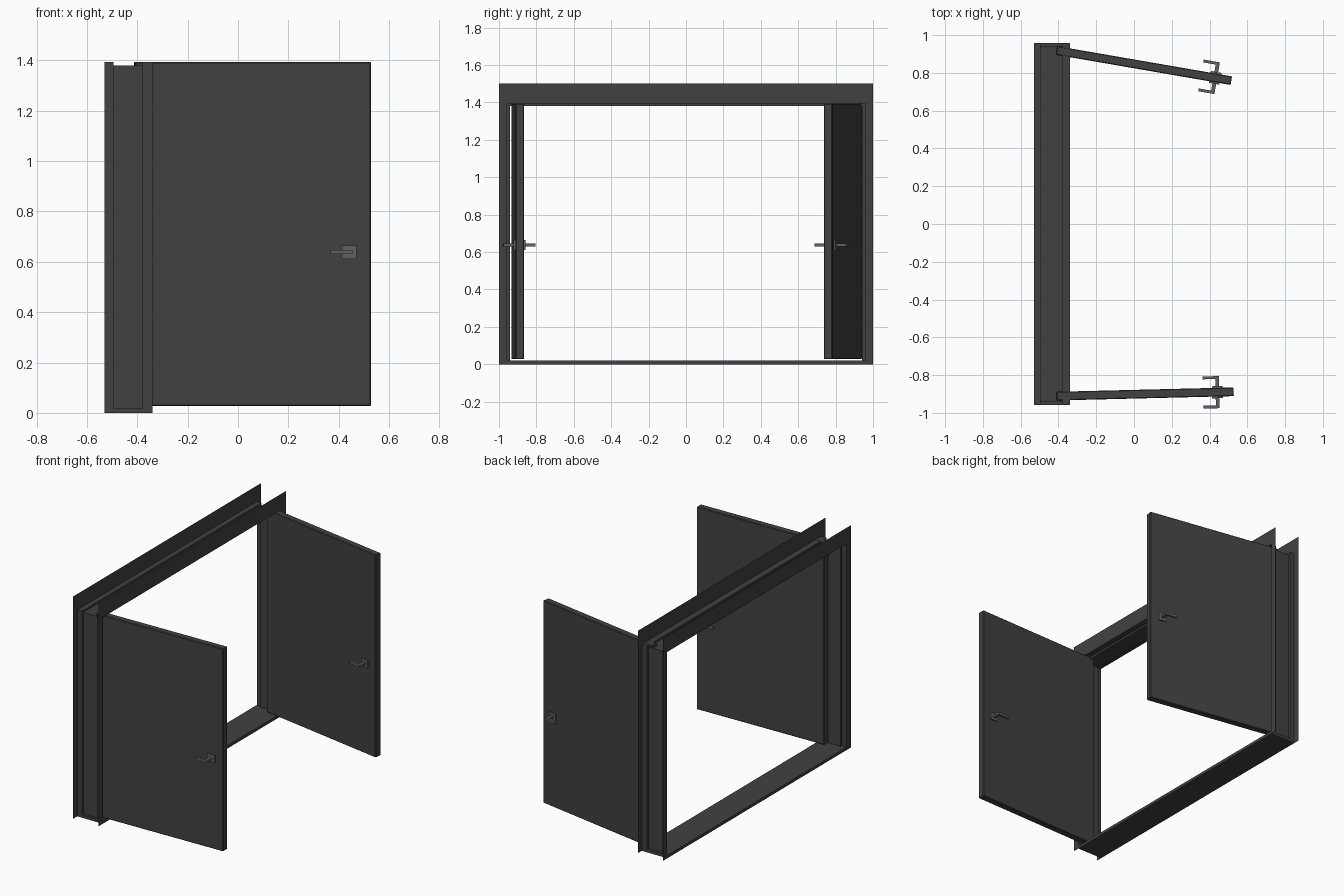
import bpy, bmesh, math
from mathutils import Matrix, Vector

if "Cube" in bpy.data.objects:
    bpy.data.objects.remove(bpy.data.objects["Cube"])


def material(name, rgb):
    m = bpy.data.materials.new(name)
    m.diffuse_color = (*rgb, 1)
    m.use_nodes = True
    m.node_tree.nodes["Principled BSDF"].inputs["Base Color"].default_value = m.diffuse_color
    return m


DARK = material("dark_grey_paint", (0.053, 0.053, 0.053))
METAL = material("handle_grey_metal", (0.12, 0.12, 0.12))


def finish(bm, name, mat):
    mesh = bpy.data.meshes.new(name)
    bm.to_mesh(mesh)
    bm.free()
    mesh.materials.append(mat)
    ob = bpy.data.objects.new(name, mesh)
    bpy.context.collection.objects.link(ob)
    return ob


def add_box(bm, lo, hi):
    lo, hi = Vector(lo), Vector(hi)
    size = hi - lo
    mat = Matrix.Translation((lo + hi) / 2) @ Matrix.Diagonal((*size, 1))
    bmesh.ops.create_cube(bm, size=1, matrix=mat)


# Folded sheet door frame: profile (x, half width, height) run up, across, down
profile = [(-.53, 1, 1.5), (-.53, .957, 1.393), (-.495, .957, 1.393),
           (-.495, .942, 1.38), (-.38, .942, 1.38), (-.38, .957, 1.393),
           (-.34, .957, 1.393), (-.34, 1, 1.5)]
bm = bmesh.new()
rows = [[bm.verts.new(p) for p in ((x, -y, 0), (x, -y, z), (x, y, z), (x, y, 0))]
        for x, y, z in profile]
for a, b in zip(rows, rows[1:]):
    for i in range(3):
        bm.faces.new((a[i], a[i + 1], b[i + 1], b[i]))
finish(bm, "door_frame", DARK)

# Sill
bm = bmesh.new()
add_box(bm, (-.53, -.957, 0), (-.34, .957, .02))
finish(bm, "sill", DARK)


# Open door leaves with lever handles on both faces
def door(name, side, degrees):
    place = (Matrix.Translation((-.36, side * .91, 0))
             @ Matrix.Rotation(math.radians(-side * degrees), 4, 'Z'))
    bm = bmesh.new()
    add_box(bm, (-.05, -.023, .027), (.888, .023, 1.394))
    bmesh.ops.bevel(bm, geom=bm.edges[:], offset=.004, segments=1, affect='EDGES')
    finish(bm, name + "_leaf", DARK).matrix_world = place

    bm = bmesh.new()
    for s in (-1, 1):
        for x0, x1, y0, y1, h in ((.773, .83, .022, .032, .026),   # rose plate
                                  (.792, .812, .03, .085, .008),   # stem
                                  (.725, .812, .07, .085, .008)):  # lever
            ya, yb = sorted((s * y0, s * y1))
            add_box(bm, (x0, ya, .638 - h), (x1, yb, .638 + h))
    finish(bm, name + "_handles", METAL).matrix_world = place


door("front_door", -1, 1.4)
door("rear_door", 1, 9.8)
